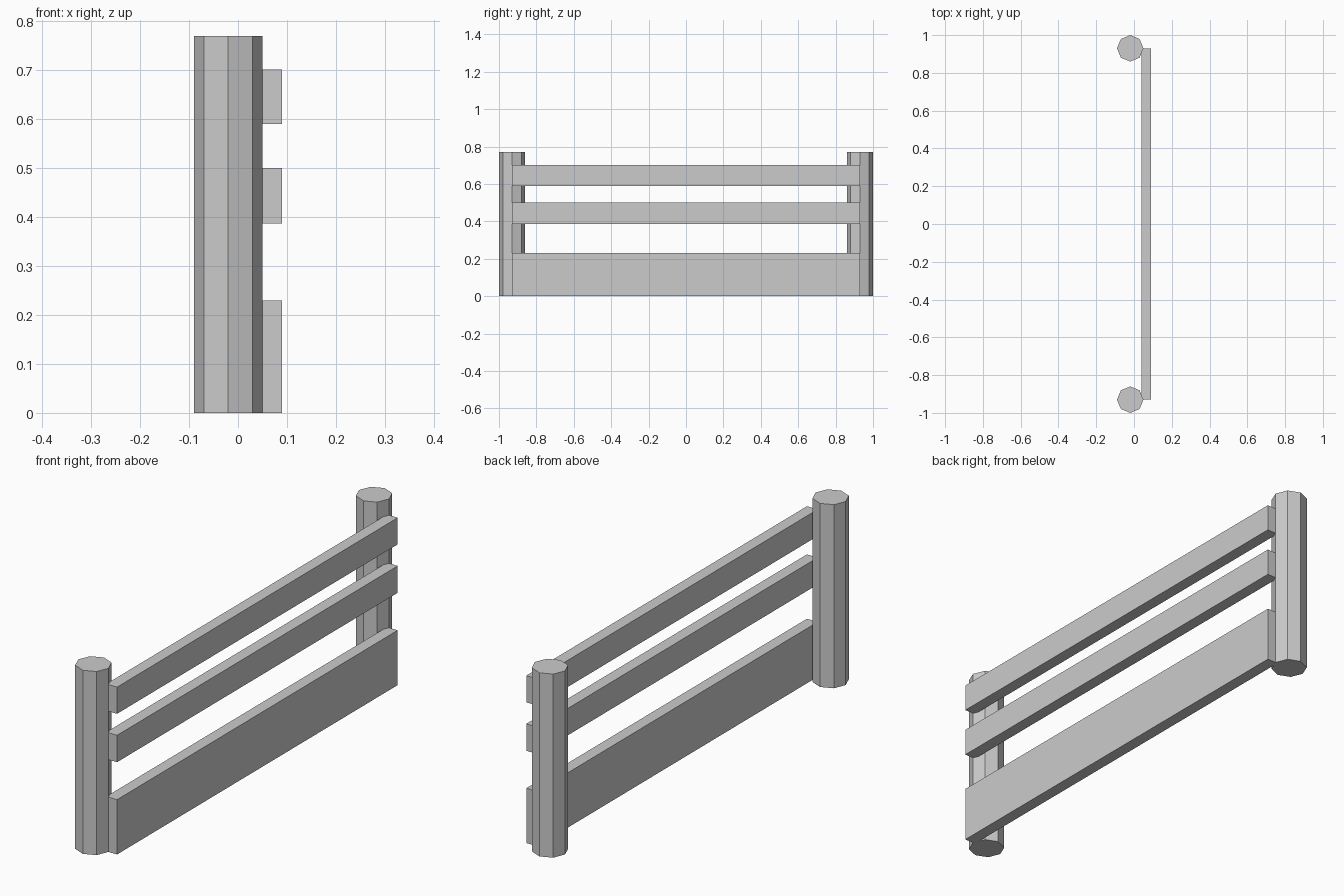
import bpy

if "Cube" in bpy.data.objects:
    bpy.data.objects.remove(bpy.data.objects["Cube"])

POST_X, POST_Y, POST_R, POST_H = -0.02, 0.93, 0.07, 0.77


def add_post(name, y):
    # Octagonal post with corners pointing along x and y
    bpy.ops.mesh.primitive_cylinder_add(vertices=8, radius=POST_R, depth=POST_H,
                                        location=(POST_X, y, POST_H / 2))
    bpy.context.object.name = name


def add_rail(name, z0, z1, x0=0.04, x1=0.09):
    # Straight board running from post centre to post centre
    bpy.ops.mesh.primitive_cube_add(size=1, location=((x0 + x1) / 2, 0, (z0 + z1) / 2))
    rail = bpy.context.object
    rail.name = name
    rail.scale = (x1 - x0, 2 * POST_Y, z1 - z0)
    bpy.ops.object.transform_apply(location=False, rotation=False, scale=True)


# Posts at both ends
add_post("front_post", -POST_Y)
add_post("back_post", POST_Y)

# Wide kickboard and two narrow rails
add_rail("bottom_board", 0.0, 0.23)
add_rail("middle_rail", 0.387, 0.5)
add_rail("top_rail", 0.59, 0.702)
